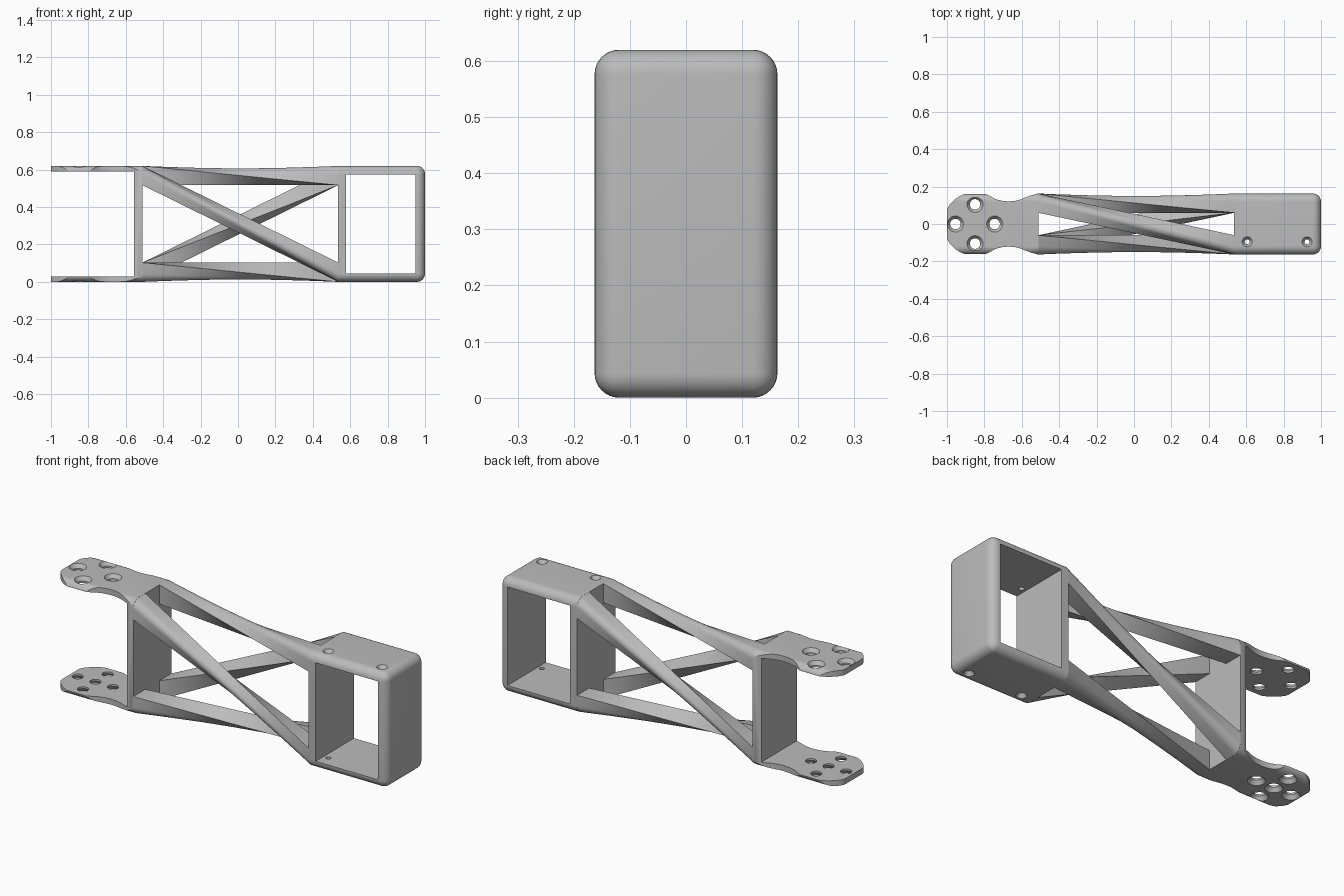
import bpy, bmesh, math

if "Cube" in bpy.data.objects:
    bpy.data.objects.remove(bpy.data.objects["Cube"])

W, H, R = 0.163, 0.62, 0.044          # half width, height, edge rounding
XL, XR = -0.51, 0.535                 # ends of the open twisted middle

grey = bpy.data.materials.new("plain grey")
grey.diffuse_color = (0.5, 0.5, 0.5, 1)
grey.use_nodes = True
grey.node_tree.nodes["Principled BSDF"].inputs["Base Color"].default_value = grey.diffuse_color


def make(name, bm):
    bmesh.ops.recalc_face_normals(bm, faces=bm.faces[:])
    me = bpy.data.meshes.new(name)
    bm.to_mesh(me)
    bm.free()
    ob = bpy.data.objects.new(name, me)
    bpy.context.collection.objects.link(ob)
    me.materials.append(grey)
    return ob


def add_box(bm, x0, x1, y0, y1, z0, z1):
    vs = bmesh.ops.create_cube(bm, size=1)["verts"]
    for v in vs:
        v.co = (x0 if v.co.x < 0 else x1, y0 if v.co.y < 0 else y1, z0 if v.co.z < 0 else z1)


def add_loft(bm, rings):
    vr = [[bm.verts.new(p) for p in ring] for ring in rings]
    n = len(vr[0])
    for a, b in zip(vr, vr[1:]):
        for i in range(n):
            j = (i + 1) % n
            bm.faces.new((a[i], a[j], b[j], b[i]))
    bm.faces.new(vr[0][::-1])
    bm.faces.new(vr[-1])


def boolean(ob, cutter, op):
    m = ob.modifiers.new("cut", 'BOOLEAN')
    m.operation, m.solver, m.object = op, 'EXACT', cutter
    bpy.context.view_layer.objects.active = ob
    bpy.ops.object.modifier_apply(modifier=m.name)
    bpy.data.objects.remove(cutter, do_unlink=True)


def smooth(ob):
    bpy.ops.object.select_all(action='DESELECT')
    ob.select_set(True)
    bpy.context.view_layer.objects.active = ob
    bpy.ops.object.shade_smooth_by_angle(angle=math.radians(30))


# bracket body: rounded block
bm = bmesh.new()
add_box(bm, -1.1, 1, -W, W, 0, H)
bmesh.ops.bevel(bm, geom=bm.edges[:], offset=R, segments=8, profile=0.5, affect='EDGES')
body = make("bracket_body", bm)

# plan outline: round horn lobe, neck, full width
half = []
for i in range(25):
    a = math.pi - i / 24 * (math.pi - 0.96)
    half.append((max(-1.0, -0.85 + 0.17 * math.cos(a)), 0.17 * math.sin(a)))
half = [p for p in half if p[1] > 0.01 and not (p[0] <= -1.0 and p[1] < 0.07)]
half += [(-0.73, 0.130), (-0.70, 0.123), (-0.67, 0.121), (-0.64, 0.123), (-0.61, 0.130),
         (-0.58, 0.142), (-0.55, 0.153), (-0.52, 0.161), (-0.49, 0.17), (1.1, 0.17)]
outline = half + [(x, -y) for x, y in reversed(half)]
bm = bmesh.new()
add_loft(bm, [[(x, y, z) for x, y in outline] for z in (-0.1, H + 0.1)])
boolean(body, make("outline_cutter", bm), 'INTERSECT')

# openings: fork slot, middle bay, box window
bm = bmesh.new()
add_box(bm, -1.2, -0.555, -0.3, 0.3, 0.03, H - 0.03)
add_box(bm, XL, XR, -0.3, 0.3, -0.2, H + 0.2)
add_box(bm, 0.577, 0.95, -0.3, 0.3, 0.045, H - 0.045)
boolean(body, make("opening_cutter", bm), 'DIFFERENCE')

# countersunk screw holes in both plates
bm = bmesh.new()


def add_hole(x, y, r_out, r_in, depth, thick, top):
    prof = [(r_out, -0.03), (r_out, 0.0), (r_in, depth), (r_in, thick + 0.03)]
    add_loft(bm, [[(x + r * math.cos(k * math.pi / 12), y + r * math.sin(k * math.pi / 12),
                    H - d if top else d) for k in range(24)] for r, d in prof])


for top in (False, True):
    for dx, dy in ((-0.105, 0), (0.105, 0), (0, -0.105), (0, 0.105), (0, 0)):
        if not (top and dx == dy):
            add_hole(-0.85 + dx, dy, 0.043, 0.028, 0.02, 0.03, top)
    for x in (0.605, 0.925):
        add_hole(x, -0.095, 0.027, 0.013, 0.02, 0.045, top)
boolean(body, make("hole_cutter", bm), 'DIFFERENCE')
smooth(body)

# twisted struts: each corner section sweeps to the next corner round
S, N = 0.103, 24
section = [(S, 0)]
for k in range(7):
    a = k / 6 * math.pi / 2
    section.append((R * (1 - math.sin(a)), R * (1 - math.cos(a))))
section += [(0, S), (S, S)]


def corner(sy, sz, iy, iz):
    return sy * (W - iy), H / 2 + sz * (H / 2 - iz)


for name, sy, sz in (("top_strut", 1, 1), ("front_strut", -1, 1),
                     ("bottom_strut", -1, -1), ("back_strut", 1, -1)):
    rings = []
    for i in range(N + 1):
        t = i / N
        x = XL - 0.001 + t * (XR - XL + 0.002)
        ring = []
        for u, v in section:
            y0, z0 = corner(sy, sz, u, v)
            y1, z1 = corner(-sz, sy, v, u)
            ring.append((x, y0 + (y1 - y0) * t, z0 + (z1 - z0) * t))
        rings.append(ring)
    bm = bmesh.new()
    add_loft(bm, rings)
    smooth(make(name, bm))
